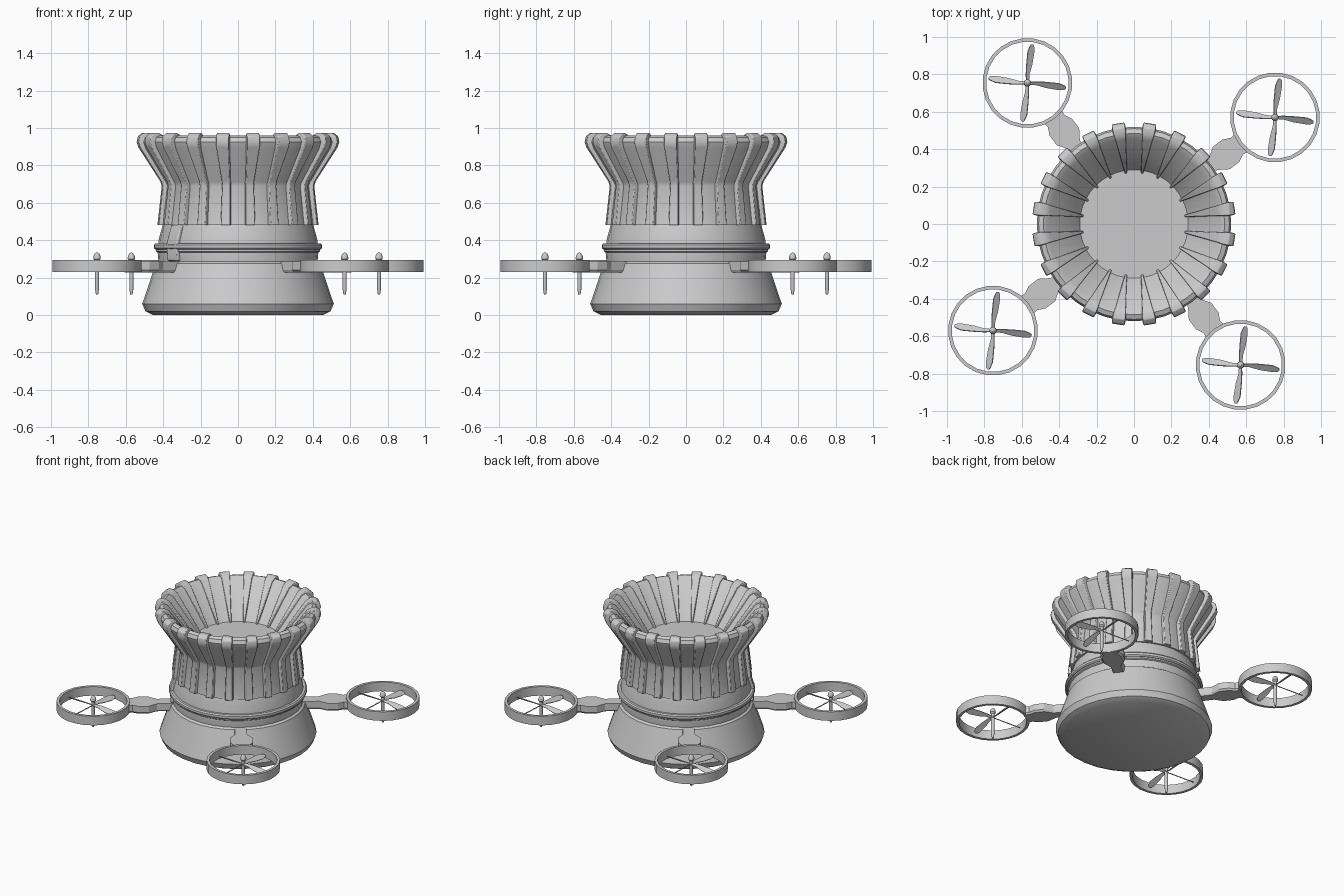
import bpy, bmesh
from math import sin, cos, pi, radians
from mathutils import Matrix, Vector

if "Cube" in bpy.data.objects:
    bpy.data.objects.remove(bpy.data.objects["Cube"])


def finish(name, bm, smooth=True, bevel=0.0):
    bmesh.ops.remove_doubles(bm, verts=bm.verts, dist=1e-5)
    bmesh.ops.recalc_face_normals(bm, faces=bm.faces)
    me = bpy.data.meshes.new(name)
    bm.to_mesh(me)
    bm.free()
    ob = bpy.data.objects.new(name, me)
    bpy.context.collection.objects.link(ob)
    if bevel:
        m = ob.modifiers.new("bevel", 'BEVEL')
        m.width, m.segments, m.limit_method = bevel, 2, 'ANGLE'
    if smooth:
        bpy.ops.object.select_all(action='DESELECT')
        ob.select_set(True)
        bpy.context.view_layer.objects.active = ob
        bpy.ops.object.shade_smooth_by_angle(angle=radians(32))
    return ob


def loft(bm, rings, mat=Matrix(), caps=True, loop=False):
    """Skin a list of closed cross-sections."""
    rows = [[bm.verts.new(mat @ Vector(p)) for p in ring] for ring in rings]
    n = len(rows[0])
    pairs = list(zip(rows, rows[1:] + rows[:1])) if loop else list(zip(rows, rows[1:]))
    for a, b in pairs:
        for i in range(n):
            j = (i + 1) % n
            bm.faces.new((a[i], a[j], b[j], b[i]))
    if caps and not loop:
        bm.faces.new(rows[0])
        bm.faces.new(rows[-1])


def lathe(bm, profile, segs, mat=Matrix(), loop=False):
    rings = [[(r * cos(2 * pi * i / segs), r * sin(2 * pi * i / segs), z)
              for i in range(segs)] for r, z in profile]
    loft(bm, rings, mat, True, loop)


# base body
bm = bmesh.new()
lathe(bm, [(.455, 0), (.495, .02), (.512, .06), (.44, .275), (.425, .285),
           (.43, .34), (.425, .40), (.40, .49)], 32)
finish("base_body", bm)

# two trim rings around the waist
bm = bmesh.new()
for z, r, h in ((.366, .45, .016), (.345, .438, .01)):
    lathe(bm, [(.40, z - h), (r - .008, z - h), (r, z - h / 2), (r, z + h / 2),
               (r - .008, z + h), (.40, z + h)], 48, loop=True)
finish("waist_rings", bm)

# flared funnel shell with sunken floor
bm = bmesh.new()
lathe(bm, [(.30, .48), (.413, .48), (.388, .69), (.395, .71), (.508, .89), (.52, .925),
           (.51, .95), (.485, .96), (.458, .945), (.29, .715)], 40)
finish("funnel_shell", bm)

# 20 ribs folded over the rim: outer r, z, half width, inner r, z
rib = [(.433, .48, .030, .395, .48), (.410, .69, .026, .37, .70),
       (.418, .715, .026, .375, .72), (.534, .895, .040, .49, .905),
       (.544, .925, .041, .49, .91), (.538, .955, .041, .488, .92),
       (.515, .973, .040, .484, .92), (.485, .972, .038, .48, .92),
       (.452, .955, .032, .472, .92), (.272, .715, .007, .31, .70)]
bm = bmesh.new()
for k in range(20):
    rings = [[(ri, -w, zi), (r, -w * .82, z), (r, w * .82, z), (ri, w, zi)]
             for r, z, w, ri, zi in rib]
    loft(bm, rings, Matrix.Rotation(radians(9 + 18 * k), 4, 'Z'))
finish("rim_ribs", bm, bevel=.006)

# small latch on the waist
bm = bmesh.new()
loft(bm, [[(.37, y, .29), (.44, y, .29), (.447, y, .38), (.415, y, .48), (.37, y, .48)]
          for y in (-.045, .045)], Matrix.Rotation(radians(217), 4, 'Z'))
finish("waist_latch", bm, bevel=.006)

# four arms, each with a guard ring and a propeller
R = .945
for k in range(4):
    turn = Matrix.Rotation(radians(37.1 + 90 * k), 4, 'Z')
    hub = turn @ Matrix.Translation((R, 0, 0))

    bm = bmesh.new()
    plan = [(.38, .038), (.53, .038), (.585, .075), (.65, .075), (.69, .055), (.722, .06)]
    loft(bm, [[(u, -w, .24), (u, -w * .85, .228), (u, w * .85, .228), (u, w, .24),
               (u, w, .285), (u, -w, .285)] for u, w in plan], turn)
    finish("arm_%d" % k, bm, smooth=False)

    bm = bmesh.new()
    lathe(bm, [(.221, .23), (.240, .23), (.240, .295), (.221, .295)], 24, hub, True)
    finish("guard_ring_%d" % k, bm)

    bm = bmesh.new()
    lathe(bm, [(.006, .11), (.011, .14), (.011, .29), (.02, .30),
               (.019, .315), (.012, .328), (.004, .333)], 12, hub)
    finish("spindle_%d" % k, bm)

    # tapered, pitched blades
    bm = bmesh.new()
    for b in range(4):
        spin = Matrix.Rotation(radians(90 * b - 40), 4, 'Z')
        pose = hub @ spin @ Matrix.Translation((0, 0, .265)) @ Matrix.Rotation(radians(35), 4, 'X')
        loft(bm, [[(x, lo, -.003), (x, hi, -.003), (x, hi, .003), (x, lo, .003)]
                  for x, lo, hi in ((.0, -.008, .008), (.05, -.01, .012), (.10, -.024, .012),
                                    (.17, -.034, .008), (.20, -.030, -.006), (.208, -.022, -.014))], pose)
    finish("propeller_%d" % k, bm, smooth=False)
